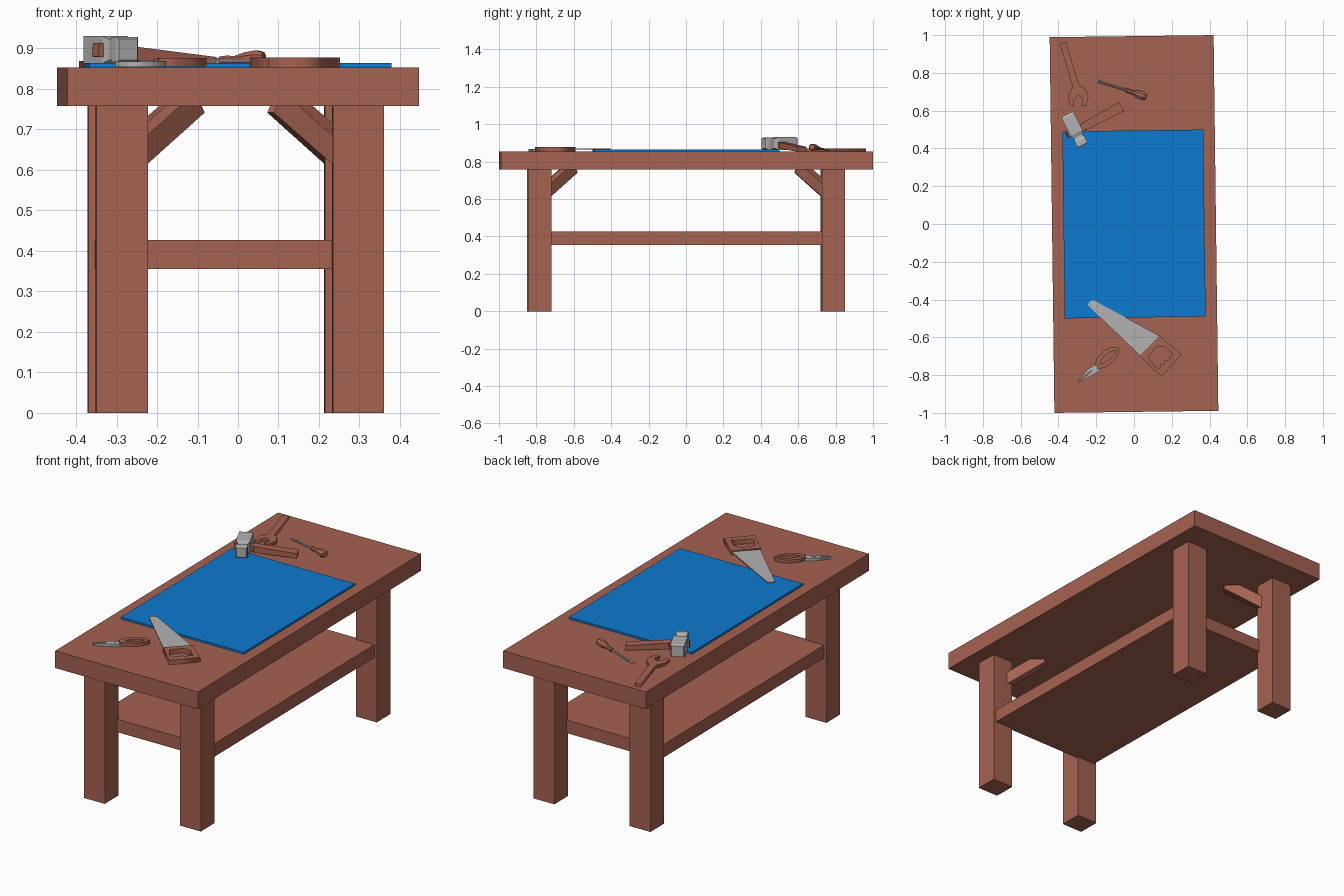
import bpy, bmesh, math
from mathutils import Matrix, Vector

if "Cube" in bpy.data.objects:
    bpy.data.objects.remove(bpy.data.objects["Cube"])


def material(name, rgb):
    m = bpy.data.materials.new(name)
    m.diffuse_color = (*rgb, 1)
    m.use_nodes = True
    m.node_tree.nodes["Principled BSDF"].inputs["Base Color"].default_value = m.diffuse_color
    return m


BROWN = material("brown wood", (0.376, 0.122, 0.083))
BLUE = material("blue mat", (0.004, 0.195, 0.63))
GREY = material("grey steel", (0.45, 0.45, 0.45))
TURN = Matrix.Rotation(0.0126, 4, 'Z')  # whole bench sits slightly turned


def finish(name, bm, mat):
    bmesh.ops.recalc_face_normals(bm, faces=bm.faces)
    me = bpy.data.meshes.new(name)
    bm.to_mesh(me)
    bm.free()
    me.materials.append(mat)
    ob = bpy.data.objects.new(name, me)
    bpy.context.collection.objects.link(ob)
    return ob


def box(name, lo, hi, mat, turn=TURN):
    lo, hi = Vector(lo), Vector(hi)
    bm = bmesh.new()
    bmesh.ops.create_cube(bm, size=1, matrix=turn @ Matrix.Translation((lo + hi) / 2)
                          @ Matrix.Diagonal((*(hi - lo), 1)))
    return finish(name, bm, mat)


def loft(name, a, b, sections, mat, up=(0, 0, 1), sides=4):
    """Sections (t, width, height) along the line a-b, box or round."""
    a, b = Vector(a), Vector(b)
    d = (b - a).normalized()
    s = d.cross(Vector(up)).normalized()
    u = s.cross(d)
    bm = bmesh.new()
    rings = []
    for t, w, h in sections:
        r = 0.5 / math.cos(math.pi / sides) if sides == 4 else 0.5
        ring = []
        for i in range(sides):
            an = math.tau * (i + 0.5) / sides
            ring.append(bm.verts.new(a.lerp(b, t) + s * (w * r * math.cos(an)) + u * (h * r * math.sin(an))))
        rings.append(ring)
    for p, q in zip(rings, rings[1:]):
        for i in range(sides):
            j = (i + 1) % sides
            bm.faces.new((p[i], p[j], q[j], q[i]))
    bm.faces.new(rings[0])
    bm.faces.new(rings[-1])
    return finish(name, bm, mat)


def flat(name, outlines, z0, z1, mat):
    """Flat plate from outlines; the second outline is a hole."""
    cu = bpy.data.curves.new(name, 'CURVE')
    cu.dimensions = '2D'
    cu.fill_mode = 'BOTH'
    cu.extrude = (z1 - z0) / 2
    for pts in outlines:
        sp = cu.splines.new('POLY')
        sp.points.add(len(pts) - 1)
        for p, (x, y) in zip(sp.points, pts):
            p.co = (x, y, 0, 1)
        sp.use_cyclic_u = True
    tmp = bpy.data.objects.new(name + "_outline", cu)
    bpy.context.collection.objects.link(tmp)
    bpy.context.view_layer.update()
    me = tmp.to_mesh()
    bm = bmesh.new()
    bm.from_mesh(me)
    tmp.to_mesh_clear()
    bpy.data.objects.remove(tmp)
    bmesh.ops.remove_doubles(bm, verts=bm.verts, dist=1e-5)
    bmesh.ops.translate(bm, verts=bm.verts, vec=(0, 0, (z0 + z1) / 2))
    for f in bm.faces:
        f.material_index = 0
    return finish(name, bm, mat)


# Bench: top, shelf, legs, diagonal braces
box("table_top", (-0.434, -0.9945, 0.758), (0.434, 0.9945, 0.853), BROWN)
box("lower_shelf", (-0.345, -0.735, 0.355), (0.335, 0.74, 0.427), BROWN)
for sx, side in ((-1, "left"), (1, "right")):
    for sy, end in ((-1, "front"), (1, "back")):
        cx, cy = sx * 0.292 - 0.005, sy * 0.785
        box(f"{end}_{side}_leg", (cx - 0.0635, cy - 0.061, 0), (cx + 0.0635, cy + 0.061, 0.765), BROWN)
        ix, iy = cx - sx * 0.063, cy - sy * 0.061
        a = TURN @ Vector((ix + sx * 0.035, iy + sy * 0.035, 0.634))
        b = TURN @ Vector((ix - sx * 0.115, iy - sy * 0.115, 0.767))
        loft(f"{end}_{side}_brace", a, b, [(0, 0.05, 0.06), (1, 0.05, 0.06)], BROWN)

# Blue work mat
box("work_mat", (-0.373, -0.495, 0.852), (0.373, 0.495, 0.864), BLUE)

# Hammer
loft("hammer_head", (-0.354, 0.581, 0.897), (-0.271, 0.415, 0.897),
     [(0, 0.062, 0.058), (0.06, 0.072, 0.068), (0.6, 0.072, 0.068),
      (0.7, 0.052, 0.052), (0.76, 0.052, 0.052), (0.82, 0.06, 0.062),
      (0.96, 0.06, 0.062), (1, 0.05, 0.052)], GREY)
loft("hammer_handle", (-0.352, 0.47, 0.897), (-0.067, 0.62, 0.866),
     [(0, 0.032, 0.034), (0.3, 0.034, 0.034), (0.32, 0.044, 0.034), (1, 0.054, 0.026)], BROWN)

# Wrench
flat("wrench", [[(-0.393, 0.955), (-0.36, 0.963), (-0.29, 0.735), (-0.262, 0.718), (-0.24, 0.68),
                 (-0.253, 0.622), (-0.277, 0.625), (-0.27, 0.662), (-0.296, 0.682), (-0.317, 0.658),
                 (-0.318, 0.622), (-0.34, 0.628), (-0.348, 0.68), (-0.325, 0.728)]],
     0.853, 0.869, BROWN)

# Screwdriver
loft("screwdriver_shaft", (-0.21, 0.761, 0.862), (-0.03, 0.705, 0.872),
     [(0, 0.016, 0.004), (0.1, 0.011, 0.011), (1, 0.011, 0.011)], GREY, sides=8)
loft("screwdriver_handle", (-0.045, 0.71, 0.871), (0.064, 0.673, 0.878),
     [(0, 0.022, 0.02), (0.15, 0.026, 0.022), (0.35, 0.022, 0.018), (0.6, 0.042, 0.034),
      (0.85, 0.05, 0.04), (1, 0.034, 0.028)], BROWN, sides=8)

# Pliers
flat("pliers_jaws", [[(-0.303, -0.838), (-0.245, -0.77), (-0.205, -0.742), (-0.18, -0.752),
                      (-0.178, -0.775), (-0.225, -0.803), (-0.296, -0.843), (-0.21, -0.766)]],
     0.854, 0.868, GREY)
flat("pliers_upper_handle", [[(-0.21, -0.75), (-0.197, -0.71), (-0.158, -0.668), (-0.12, -0.652),
                              (-0.085, -0.655), (-0.083, -0.667), (-0.12, -0.675), (-0.15, -0.693),
                              (-0.175, -0.725), (-0.185, -0.757)]], 0.856, 0.874, BROWN)
flat("pliers_lower_handle", [[(-0.19, -0.772), (-0.15, -0.758), (-0.108, -0.725), (-0.083, -0.69),
                              (-0.077, -0.66), (-0.09, -0.66), (-0.103, -0.69), (-0.13, -0.718),
                              (-0.165, -0.738), (-0.2, -0.745)]], 0.856, 0.876, BROWN)

# Saw
flat("saw_blade", [[(-0.245, -0.43), (-0.236, -0.41), (-0.215, -0.403), (0.135, -0.592), (0.04, -0.705)]],
     0.866, 0.871, GREY)
flat("saw_handle", [[(0.135, -0.59), (0.252, -0.69), (0.145, -0.808), (0.03, -0.698)],
                    [(0.075, -0.705), (0.117, -0.65), (0.165, -0.65), (0.208, -0.692), (0.185, -0.702),
                     (0.184, -0.722), (0.163, -0.722), (0.16, -0.743), (0.14, -0.743), (0.135, -0.765),
                     (0.075, -0.745)]], 0.853, 0.878, BROWN)
